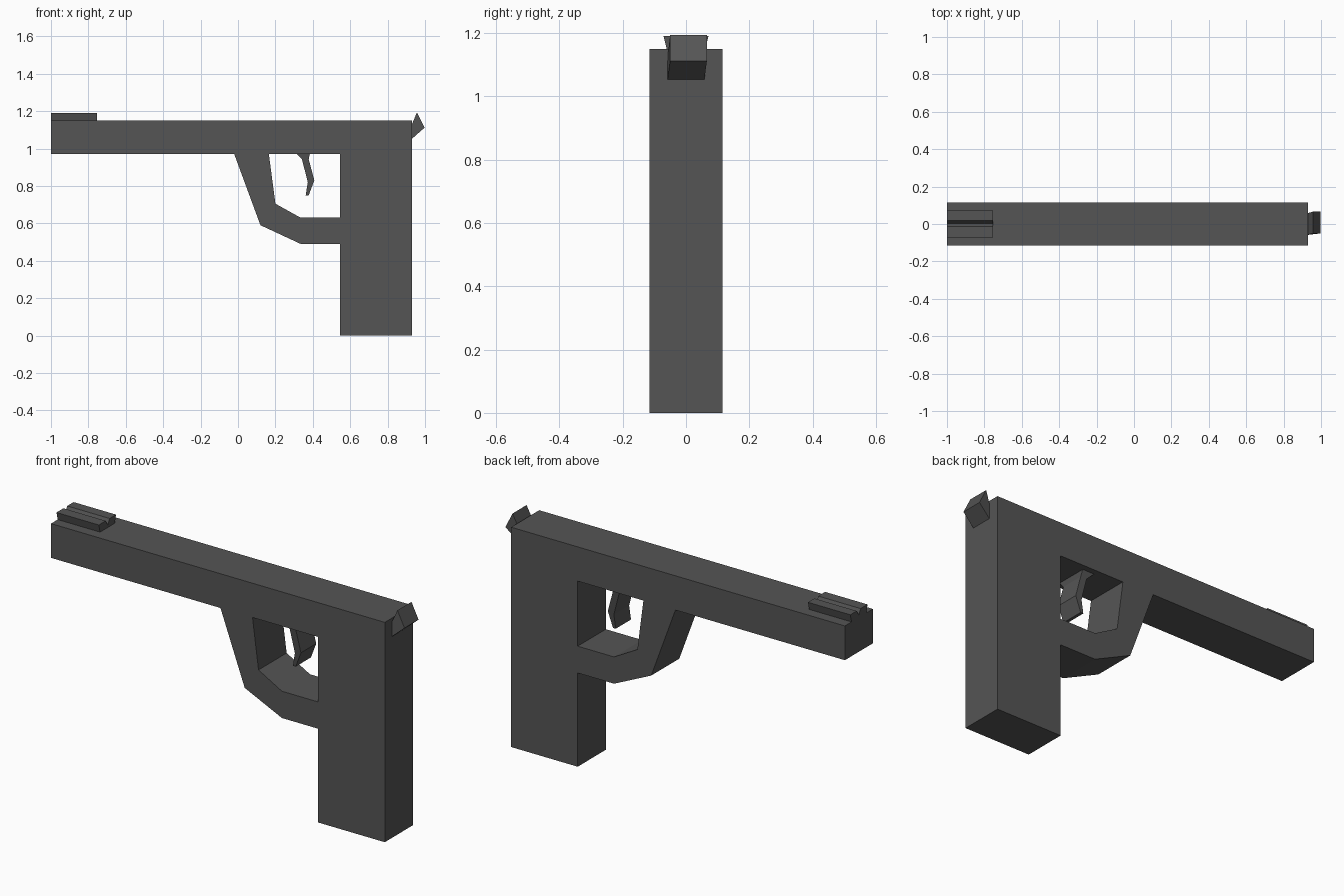
import bpy, bmesh

if "Cube" in bpy.data.objects:
    bpy.data.objects.remove(bpy.data.objects["Cube"])

W = 0.116  # half thickness of the body


def finish(name, bm):
    bmesh.ops.recalc_face_normals(bm, faces=bm.faces)
    me = bpy.data.meshes.new(name)
    bm.to_mesh(me)
    bm.free()
    ob = bpy.data.objects.new(name, me)
    mat = bpy.data.materials.get("dark_grey")
    if not mat:
        mat = bpy.data.materials.new("dark_grey")
        mat.diffuse_color = (0.09, 0.09, 0.09, 1)
        mat.use_nodes = True
        mat.node_tree.nodes["Principled BSDF"].inputs["Base Color"].default_value = mat.diffuse_color
    me.materials.append(mat)
    bpy.context.collection.objects.link(ob)
    return ob


def loft(name, near, far):
    """Solid between two matching closed loops of 3D points."""
    bm = bmesh.new()
    a = [bm.verts.new(p) for p in near]
    b = [bm.verts.new(p) for p in far]
    n = len(a)
    bm.faces.new(a)
    bm.faces.new(b[::-1])
    for i in range(n):
        j = (i + 1) % n
        bm.faces.new((a[i], b[i], b[j], a[j]))
    return finish(name, bm)


def side_profile(name, pts, widths=None):
    """Extrude an (x, z) outline across y, with an optional half width per point."""
    widths = widths or [W] * len(pts)
    return loft(name,
                [(x, -w, z) for (x, z), w in zip(pts, widths)],
                [(x, w, z) for (x, z), w in zip(pts, widths)])


def rect(x0, x1, z0, z1):
    return [(x0, z0), (x1, z0), (x1, z1), (x0, z1)]


# Long upper body and upright handle
side_profile("barrel_body", rect(-1.0, 0.93, 0.97, 1.149))
side_profile("handle", rect(0.545, 0.93, 0.0, 1.148))

# Angular guard loop
side_profile("trigger_guard", [
    (-0.02, 0.97), (0.12, 0.59), (0.335, 0.49), (0.545, 0.49),
    (0.545, 0.63), (0.335, 0.63), (0.2, 0.705), (0.165, 0.97)])

# Bent trigger with flared root
side_profile("trigger", [
    (0.315, 0.97), (0.342, 0.943), (0.373, 0.82), (0.362, 0.75),
    (0.378, 0.75), (0.408, 0.83), (0.378, 0.943), (0.384, 0.97)],
    [0.085] * 1 + [0.063] * 6 + [0.085])

# Grooved sight, wider at the top
sight = [(-0.06, 1.145), (0.06, 1.145), (0.071, 1.19), (0.018, 1.19),
         (0.002, 1.162), (-0.014, 1.19), (-0.071, 1.19)]
loft("sight", [(-1.0, y, z) for y, z in sight], [(-0.755, y, z) for y, z in sight])

# Slightly skewed hammer at the rear
hammer = [(0.957, 1.194, 0.008), (0.998, 1.112, 0.008),
          (0.931, 1.053, 0.0), (0.928, 1.125, 0.0)]
loft("hammer", [(x, s - 0.058, z) for x, z, s in hammer],
     [(x, s + 0.058, z) for x, z, s in hammer])
